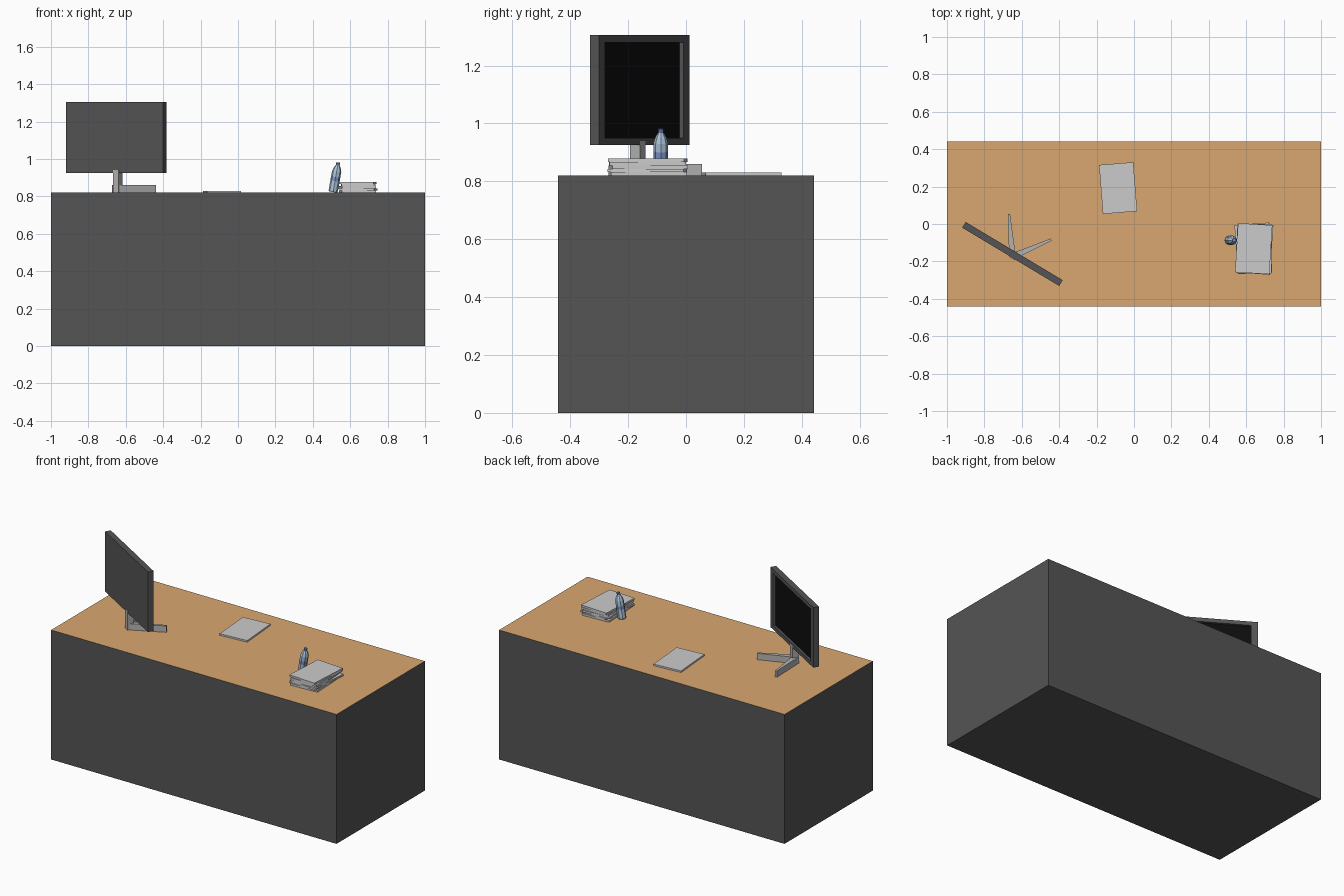
import bpy, bmesh
from math import radians, sin, cos, pi
from mathutils import Vector, Matrix

if "Cube" in bpy.data.objects:
    bpy.data.objects.remove(bpy.data.objects["Cube"])

TOP = 0.82  # desk surface height


def material(name, rgb):
    m = bpy.data.materials.new(name)
    m.diffuse_color = (*rgb, 1)
    m.use_nodes = True
    m.node_tree.nodes["Principled BSDF"].inputs["Base Color"].default_value = m.diffuse_color
    return m


DARK = material("dark_grey", (0.09, 0.09, 0.09))
WOOD = material("wood", (0.70, 0.39, 0.16))
BLACK = material("screen_black", (0.004, 0.004, 0.004))
STAND = material("stand_grey", (0.45, 0.45, 0.45))
PLASTIC = material("bottle_plastic", (0.42, 0.56, 0.70))
LABEL = material("bottle_label", (0.20, 0.30, 0.62))


def finish(name, bm, mats=(), loc=(0, 0, 0), rot=(0, 0, 0)):
    bmesh.ops.recalc_face_normals(bm, faces=bm.faces)
    me = bpy.data.meshes.new(name)
    bm.to_mesh(me)
    bm.free()
    for m in mats:
        me.materials.append(m)
    ob = bpy.data.objects.new(name, me)
    ob.location = loc
    ob.rotation_euler = [radians(a) for a in rot]
    bpy.context.collection.objects.link(ob)
    return ob


def box_bm(size):
    bm = bmesh.new()
    bmesh.ops.create_cube(bm, size=1, matrix=Matrix.Diagonal((*size, 1)))
    return bm


def box(name, size, loc, angle=0, mats=()):
    return finish(name, box_bm(size), mats, loc, (0, 0, angle))


# Desk: dark block with a wooden top face
bm = box_bm((2, 0.884, TOP))
for f in bm.faces:
    if f.normal.z > 0.9:
        f.material_index = 1
finish("desk", bm, (DARK, WOOD), (0, 0, TOP / 2))

# Monitor: slab with a recessed screen on its +y side
W, D, H = 0.605, 0.036, 0.38
bm = box_bm((W, D, H))
face = next(f for f in bm.faces if f.normal.y > 0.9)
bmesh.ops.inset_individual(bm, faces=[face], thickness=0.02)
for v in face.verts:
    v.co.x = 0.435 * W * (1 if v.co.x > 0 else -1)
    v.co.z = 0.435 * H * (1 if v.co.z > 0 else -1)
face = bmesh.ops.extrude_discrete_faces(bm, faces=[face])["faces"][0]
bmesh.ops.translate(bm, vec=(0, -0.015, 0), verts=face.verts)
face.material_index = 1
finish("monitor", bm, (DARK, BLACK), (-0.65, -0.16, 1.115), (0, 0, -31))

# Monitor neck
box("monitor_neck", (0.036, 0.042, 0.12), (-0.643, -0.167, TOP + 0.06), -31, (STAND,))


# Monitor feet: two tapered bars spreading from the neck
def foot(name, start, end, w0, w1, height=0.04):
    a, b = Vector(start), Vector(end)
    d = (b - a).normalized()
    n = Vector((-d.y, d.x))
    outline = [a + n * w0, a - n * w0, b - n * w1, b + n * w1]
    bm = bmesh.new()
    f = bm.faces.new([bm.verts.new((p.x, p.y, TOP)) for p in outline])
    ext = bmesh.ops.extrude_face_region(bm, geom=[f])["geom"]
    bmesh.ops.translate(bm, vec=(0, 0, height),
                        verts=[v for v in ext if isinstance(v, bmesh.types.BMVert)])
    finish(name, bm, (STAND,))


foot("foot_left", (-0.651, -0.16), (-0.669, 0.054), 0.017, 0.006)
foot("foot_right", (-0.645, -0.172), (-0.442, -0.083), 0.017, 0.006)

# Single notebook and the stack beside the bottle
box("notebook", (0.184, 0.263, 0.01), (-0.085, 0.192, TOP + 0.005), 4.5)
SHEET = 0.0116
for i, (dx, dy, ang) in enumerate([(0, 0, 3), (0.004, -0.002, -4), (-0.002, 0.002, 4),
                                   (0.003, -0.001, 0.5), (0, 0, -3.5)]):
    box(f"stacked_book_{i + 1}", (0.184, 0.263, SHEET),
        (0.64 + dx, -0.132 + dy, TOP + SHEET * (i + 0.5)), ang)

# Bottle: eight-sided lathe leaning on the stack
profile = [(0.022, 0), (0.025, 0.008), (0.025, 0.06), (0.025, 0.082),
           (0.025, 0.112), (0.019, 0.131), (0.010, 0.147), (0.010, 0.161)]
N = 8
bm = bmesh.new()
rings = [[bm.verts.new((r * cos(2 * pi * k / N), r * sin(2 * pi * k / N), z))
          for k in range(N)] for r, z in profile]
for j in range(len(rings) - 1):
    for k in range(N):
        f = bm.faces.new((rings[j][k], rings[j][(k + 1) % N],
                          rings[j + 1][(k + 1) % N], rings[j + 1][k]))
        f.material_index = 1 if j in (2, 6) else 0
bm.faces.new(rings[0])
bm.faces.new(rings[-1]).material_index = 1
finish("bottle", bm, (PLASTIC, LABEL), (0.508, -0.087, TOP + 0.003), (0, 10, 0))
